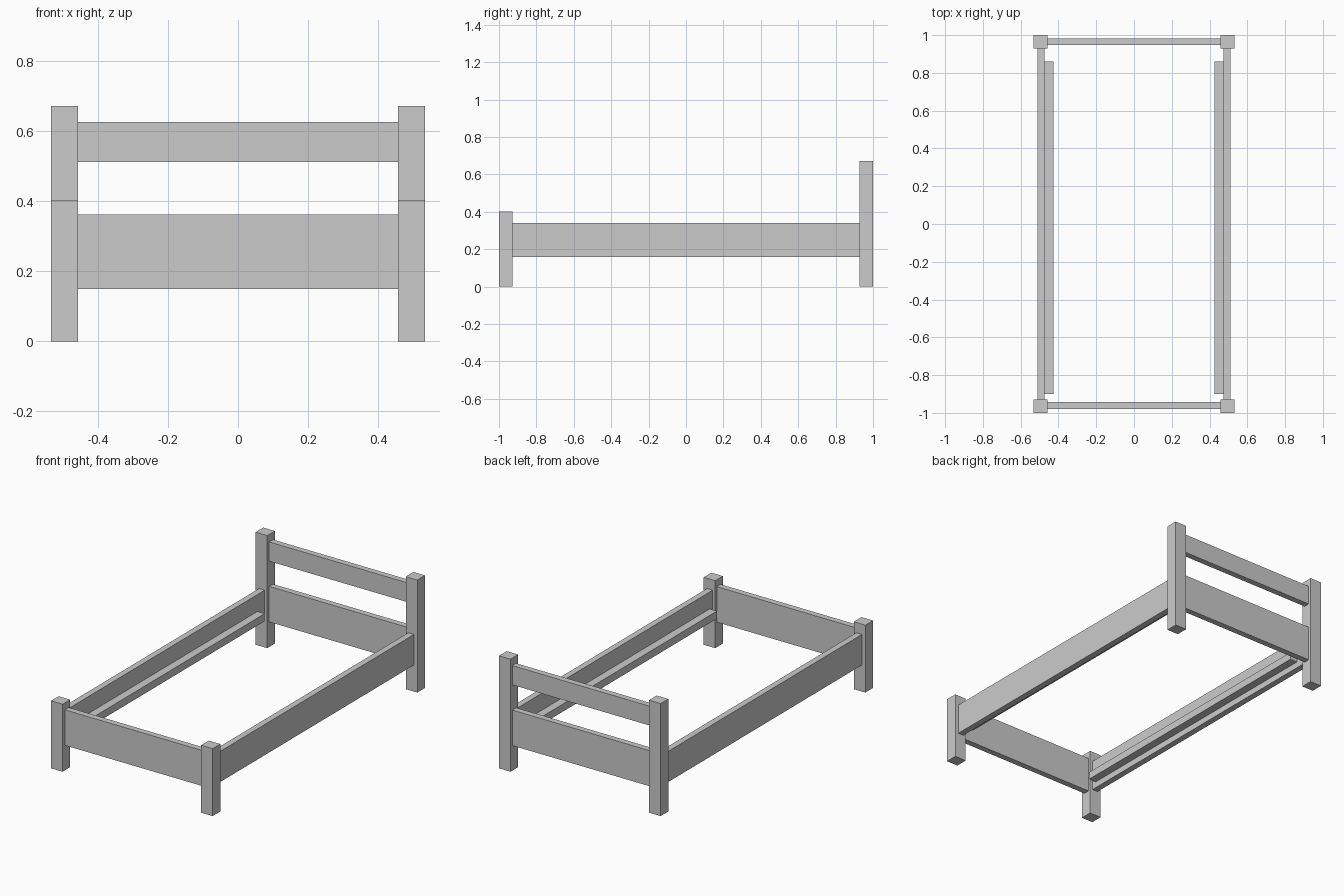
import bpy
import bmesh
from mathutils import Vector

if "Cube" in bpy.data.objects:
    bpy.data.objects.remove(bpy.data.objects["Cube"])


def box(name, x, y, z):
    """Box spanning the given (min, max) ranges."""
    lo, hi = Vector((x[0], y[0], z[0])), Vector((x[1], y[1], z[1]))
    bm = bmesh.new()
    bmesh.ops.create_cube(bm, size=1)
    bmesh.ops.scale(bm, vec=hi - lo, verts=bm.verts)
    mesh = bpy.data.meshes.new(name)
    bm.to_mesh(mesh)
    bm.free()
    obj = bpy.data.objects.new(name, mesh)
    obj.location = (lo + hi) / 2
    bpy.context.collection.objects.link(obj)
    return obj


def pair(name, x, y, z):
    """The same box on the left and right sides."""
    box(name + "_right", x, y, z)
    box(name + "_left", (-x[1], -x[0]), y, z)


POST_IN, POST_OUT = 0.457, 0.533
POST_Y = 0.928
SPAN = (-POST_IN, POST_IN)

# Corner posts
pair("foot_post", (POST_IN, POST_OUT), (-1, -POST_Y), (0, 0.402))
pair("head_post", (POST_IN, POST_OUT), (POST_Y, 1), (0, 0.671))

# Side rails and the slat ledges inside them
pair("side_rail", (0.474, 0.511), (-POST_Y, POST_Y), (0.158, 0.341))
pair("slat_ledge", (0.426, 0.474), (-0.90, 0.86), (0.195, 0.24))

# Footboard and headboard
box("footboard", SPAN, (-0.979, -0.943), (0.149, 0.361))
box("headboard_lower", SPAN, (0.947, 0.983), (0.149, 0.361))
box("headboard_upper", SPAN, (0.947, 0.983), (0.511, 0.626))
